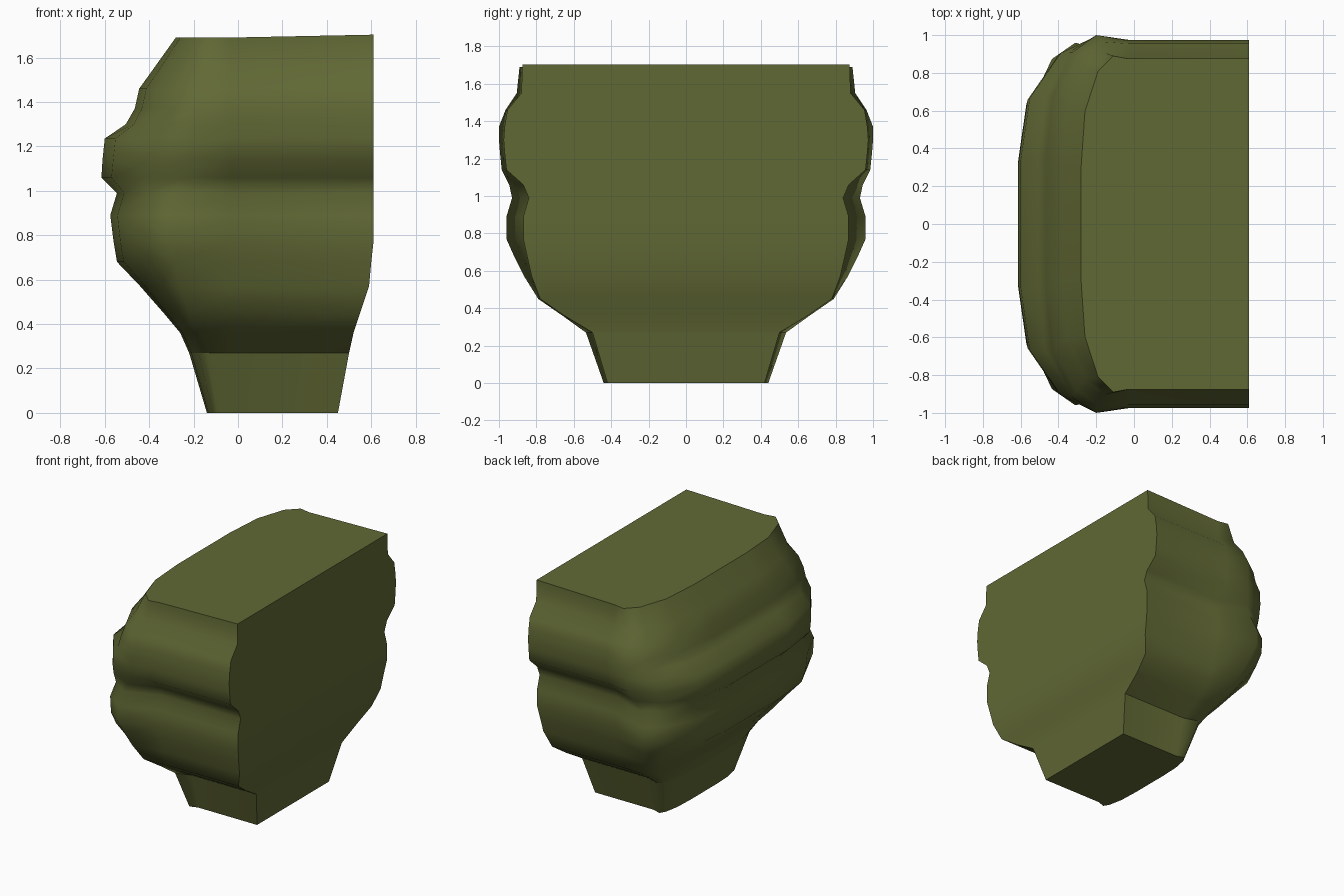
import bpy, bmesh

if "Cube" in bpy.data.objects:
    bpy.data.objects.remove(bpy.data.objects["Cube"])

# Levels: z, left x, right x, half depth at right side, half depth at corner, corner x
LEVELS = [
    (0.00, -0.14, 0.45, 0.42, 0.44, -0.09),
    (0.27, -0.22, 0.50, 0.50, 0.535, -0.14),
    (0.36, -0.26, 0.52, 0.65, 0.66, -0.17),
    (0.45, -0.335, 0.55, 0.78, 0.79, -0.22),
    (0.57, -0.44, 0.59, 0.825, 0.865, -0.26),
    (0.68, -0.545, 0.60, 0.85, 0.92, -0.29),
    (0.77, -0.56, 0.61, 0.87, 0.96, -0.31),
    (0.89, -0.575, 0.61, 0.87, 0.96, -0.31),
    (0.99, -0.545, 0.61, 0.84, 0.93, -0.28),
    (1.06, -0.615, 0.61, 0.87, 0.945, -0.24),
    (1.14, -0.61, 0.61, 0.96, 0.985, -0.21),
    (1.235, -0.60, 0.61, 0.97, 0.995, -0.20),
    (1.30, -0.505, 0.61, 0.975, 1.0, -0.20),
    (1.37, -0.465, 0.61, 0.97, 1.0, -0.20),
    (1.46, -0.445, 0.61, 0.955, 0.965, -0.18),
    (1.55, -0.38, 0.61, 0.88, 0.905, -0.15),
    (1.69, -0.28, 0.61, 0.875, 0.89, -0.11),
]


def section(z, xl, xr, wi, wo, xc):
    """Rounded front half section, mirrored across y."""
    half = [(xr, wi), (-0.03, wi), (xc, wo),
            (xl + 0.53 * (xc - xl), 0.91 * wo),
            (xl + 0.12 * (xc - xl), 0.67 * wo),
            (xl, 0.34 * wo)]
    loop = half + [(x, -y) for x, y in reversed(half)]
    return [(x, y, z) for x, y in loop]


# Lofted body
bm = bmesh.new()
rings = [[bm.verts.new(p) for p in section(*lv)] for lv in LEVELS]
n = len(rings[0])
for v in (rings[-1][0], rings[-1][-1]):
    v.co.z = 1.703
flat = []
for a, b in zip(rings, rings[1:]):
    for i in range(n):
        j = (i + 1) % n
        f = bm.faces.new((a[i], a[j], b[j], b[i]))
        f.smooth = True
        if j == 0:
            flat.append(f)

# Top, bottom and the sharp outline of the flat back
flat_set = set(flat)
caps = [bm.faces.new(rings[-1]), bm.faces.new(list(reversed(rings[0])))]
for e in bm.edges:
    in_back = [f in flat_set for f in e.link_faces]
    if any(in_back) != all(in_back) or any(f in caps for f in e.link_faces):
        e.smooth = False
    if e.verts[0] in rings[1] and e.verts[1] in rings[1]:
        e.smooth = False
bmesh.ops.recalc_face_normals(bm, faces=bm.faces[:])
mesh = bpy.data.meshes.new("molded_body")
bm.to_mesh(mesh)
bm.free()
body = bpy.data.objects.new("molded_body", mesh)
bpy.context.collection.objects.link(body)

# Olive finish
mat = bpy.data.materials.new("olive")
mat.diffuse_color = (0.12, 0.14, 0.035, 1)
mat.use_nodes = True
mat.node_tree.nodes["Principled BSDF"].inputs["Base Color"].default_value = mat.diffuse_color
mesh.materials.append(mat)
